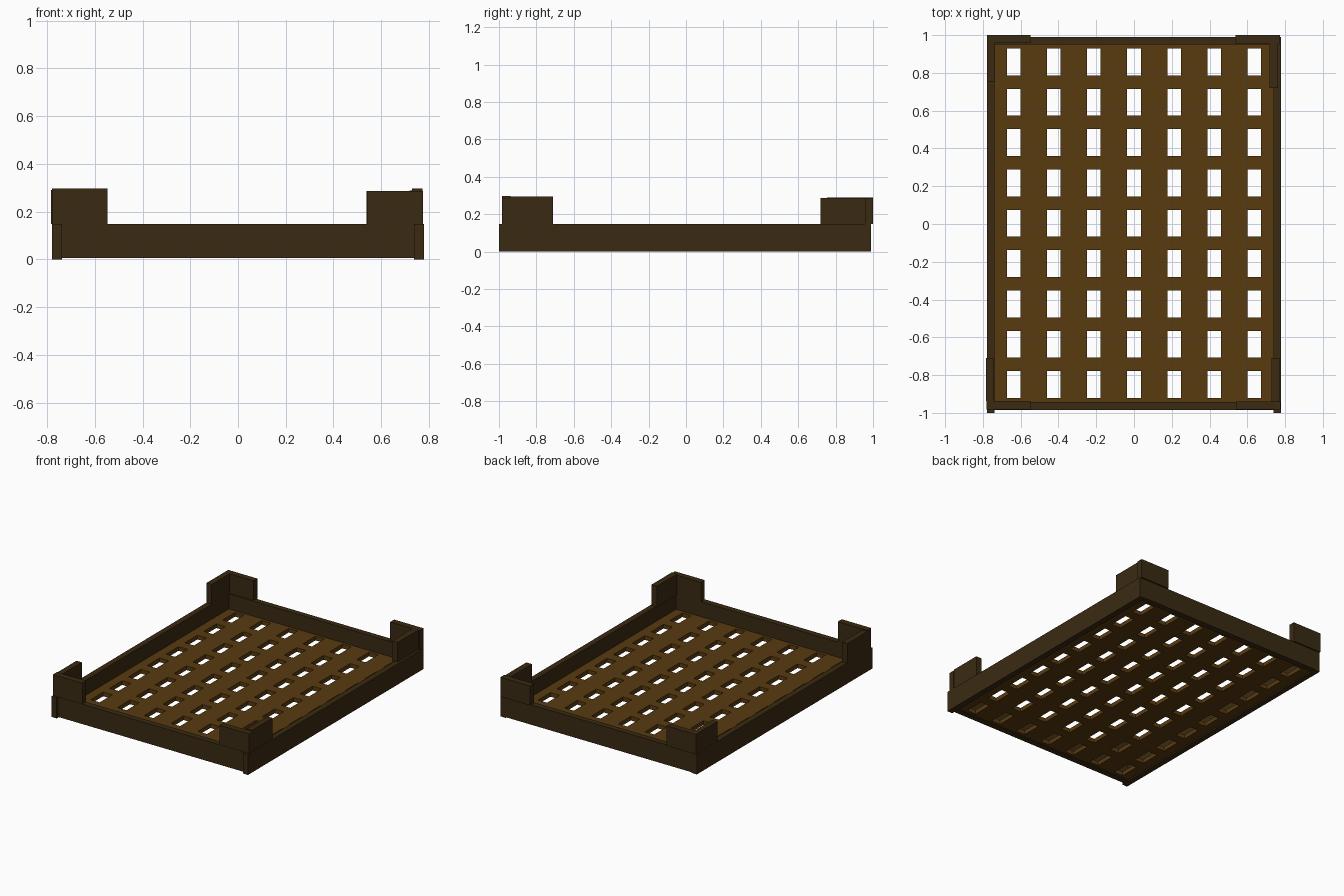
import bpy, bmesh

if "Cube" in bpy.data.objects:
    bpy.data.objects.remove(bpy.data.objects["Cube"])


def material(name, color):
    m = bpy.data.materials.new(name)
    m.diffuse_color = (*color, 1)
    m.use_nodes = True
    m.node_tree.nodes["Principled BSDF"].inputs["Base Color"].default_value = m.diffuse_color
    return m


dark = material("dark_wood", (0.042, 0.023, 0.006))
warm = material("warm_wood", (0.1, 0.043, 0.005))


def finish(name, bm, mat):
    me = bpy.data.meshes.new(name)
    bm.to_mesh(me)
    bm.free()
    me.materials.append(mat)
    ob = bpy.data.objects.new(name, me)
    bpy.context.collection.objects.link(ob)
    return ob


def board(name, x, y, z, mat=dark):
    """Box given by its (min, max) range on each axis."""
    bm = bmesh.new()
    bmesh.ops.create_cube(bm, size=1)
    for v in bm.verts:
        v.co = [r[0] if c < 0 else r[1] for c, r in zip(v.co, (x, y, z))]
    return finish(name, bm, mat)


# Lattice floor: a grid of faces with every odd/odd cell left open
def stops(count, pitch, width, mid, lo, hi):
    out = [lo]
    for i in range(count):
        c = mid + (i - (count - 1) / 2) * pitch
        out += [c - width / 2, c + width / 2]
    return out + [hi]


xs = stops(7, 0.2125, 0.072, 0.0, -0.74, 0.74)
ys = stops(9, 0.2135, 0.142, 0.004, -0.942, 0.95)
bm = bmesh.new()
grid = [[bm.verts.new((x, y, 0.04)) for y in ys] for x in xs]
for i in range(len(xs) - 1):
    for j in range(len(ys) - 1):
        if not (i % 2 and j % 2):
            bm.faces.new((grid[i][j], grid[i + 1][j],
                          grid[i + 1][j + 1], grid[i][j + 1]))
floor = finish("lattice_floor", bm, warm)
solid = floor.modifiers.new("thickness", "SOLIDIFY")
solid.thickness = 0.03
solid.offset = -1

# Frame walls
for side, s in (("left", -1), ("right", 1)):
    board(side + "_wall", sorted((s * 0.738, s * 0.779)), (-1.0, 0.99), (0.0, 0.148))
board("front_wall", (-0.738, 0.738), (-0.985, -0.942), (0.005, 0.148))
board("back_wall", (-0.738, 0.738), (0.95, 0.99), (0.005, 0.148))

# Corner posts: an end plate and a side plate each, slightly uneven
corners = {
    "front_left": ((-0.78, -0.547), (-0.983, -0.938), 0.297,
                   (-0.784, -0.742), (-0.938, -0.71), 0.29),
    "front_right": ((0.541, 0.776), (-0.983, -0.94), 0.287,
                    (0.728, 0.772), (-0.94, -0.71), 0.296),
    "back_left": ((-0.778, -0.547), (0.958, 1.0), 0.29,
                  (-0.778, -0.737), (0.755, 0.958), 0.29),
    "back_right": ((0.538, 0.772), (0.956, 1.0), 0.286,
                   (0.718, 0.762), (0.72, 0.956), 0.288),
}
for name, (ex, ey, ez, sx, sy, sz) in corners.items():
    board(name + "_end_plate", ex, ey, (0.147, ez))
    board(name + "_side_plate", sx, sy, (0.147, sz))
